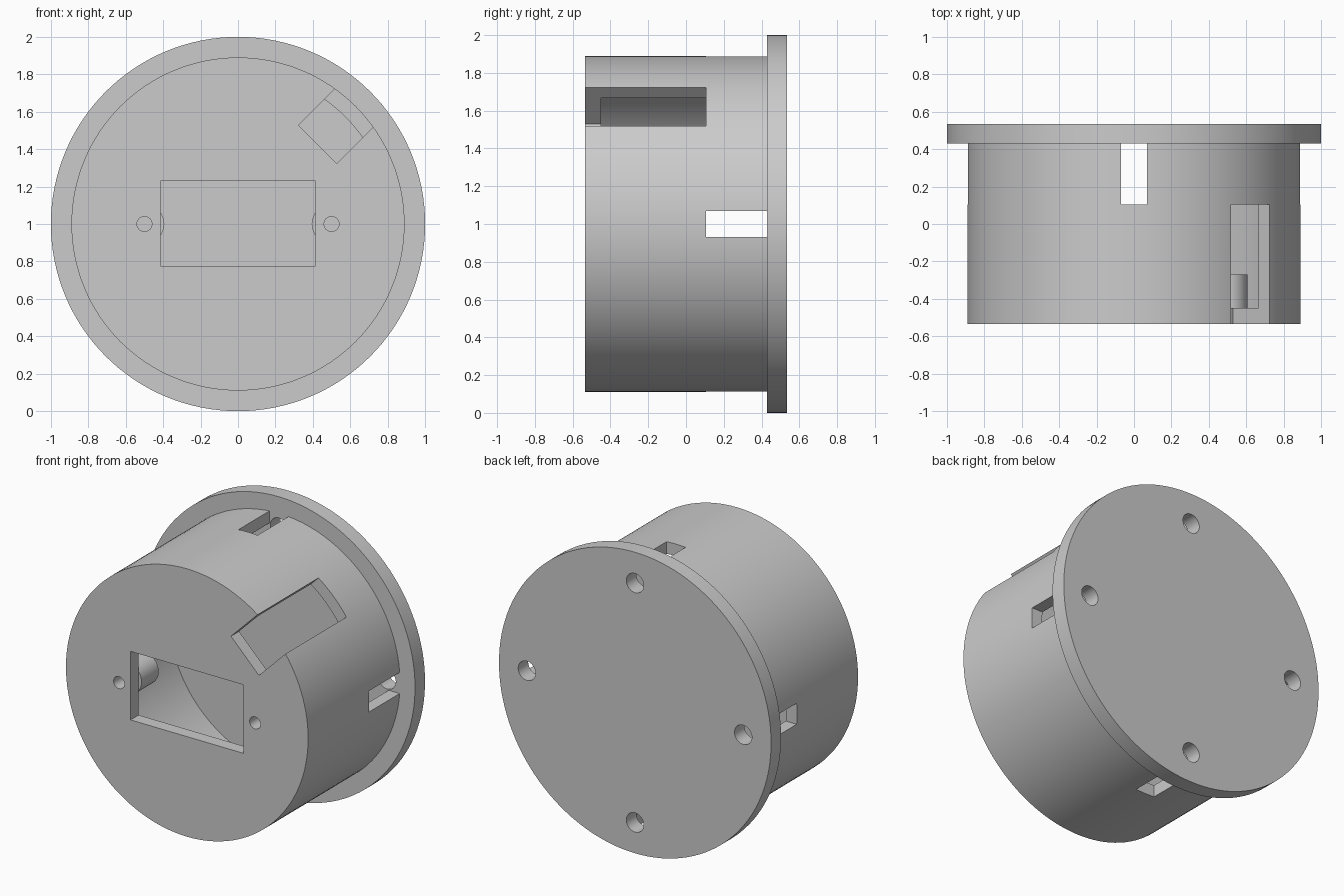
import bpy
from math import radians, cos, sin, pi

if "Cube" in bpy.data.objects:
    bpy.data.objects.remove(bpy.data.objects["Cube"])

CZ = 1.0               # height of the main axis
FRONT, BACK = -0.535, 0.535
FLANGE_Y = 0.43        # front of the flange
PLATE_Y = -0.45        # inside of the front plate


def cyl(name, r, y0, y1, x=0.0, z=CZ, n=128):
    """Cylinder running along y."""
    bpy.ops.mesh.primitive_cylinder_add(vertices=n, radius=r, depth=y1 - y0,
                                        location=(x, (y0 + y1) / 2, z),
                                        rotation=(radians(90), 0, 0))
    o = bpy.context.object
    o.name = name
    return o


def box(name, centre, size, angle=0.0):
    """Box, optionally turned about the y axis."""
    bpy.ops.mesh.primitive_cube_add(size=1, location=centre, rotation=(0, angle, 0))
    o = bpy.context.object
    o.name = name
    o.scale = size
    return o


def cut(target, cutters):
    """Subtract each cutter, apply, and remove it."""
    for c in cutters:
        c.hide_render = True
        bpy.context.view_layer.update()
        m = target.modifiers.new("cut", 'BOOLEAN')
        m.operation, m.solver, m.object = 'DIFFERENCE', 'EXACT', c
        bpy.ops.object.select_all(action='DESELECT')
        bpy.context.view_layer.objects.active = target
        target.select_set(True)
        bpy.ops.object.modifier_apply(modifier=m.name)
        bpy.data.objects.remove(c)


def smooth(o):
    bpy.ops.object.select_all(action='DESELECT')
    bpy.context.view_layer.objects.active = o
    o.select_set(True)
    bpy.ops.object.shade_smooth_by_angle(angle=radians(30))


# Cup-shaped housing, closed at the front
housing = cyl("housing", 0.89, FRONT, FLANGE_Y)
cutters = [cyl("cavity", 0.81, PLATE_Y, 0.6),
           box("window", (0, -0.5, 1.0025), (0.83, 0.3, 0.455))]

# Diagonal notch at the upper right, open to the front
r0, r1 = 0.602, 1.1
rc = (r0 + r1) / 2
cutters.append(box("notch", (rc * cos(pi / 4), -0.295, CZ + rc * sin(pi / 4)),
                   (r1 - r0, 0.8, 0.29), -pi / 4))

# Four slots through the wall next to the flange
for i in range(4):
    a = i * pi / 2
    cutters.append(box("slot", (0.9 * cos(a), 0.305, CZ + 0.9 * sin(a)),
                       (0.36, 0.4, 0.14), -a))

# Screw holes beside the window
for s in (-1, 1):
    cutters.append(cyl("screw_hole", 0.04, -0.7, -0.3, x=0.5 * s, n=32))
cut(housing, cutters)
smooth(housing)

# Screw bosses behind the front plate
for s, side in ((-1, "left"), (1, "right")):
    boss = cyl("screw_boss_" + side, 0.106, PLATE_Y, -0.27, x=0.5 * s, n=48)
    cut(boss, [cyl("boss_hole", 0.04, -0.7, 0.0, x=0.5 * s, n=32)])
    smooth(boss)

# Flange disc with four mounting holes
flange = cyl("flange", 1.0, FLANGE_Y, BACK)
cut(flange, [cyl("mount_hole", 0.064, 0.3, 0.7, x=0.795 * cos(i * pi / 2),
                 z=CZ + 0.795 * sin(i * pi / 2), n=40) for i in range(4)])
smooth(flange)
